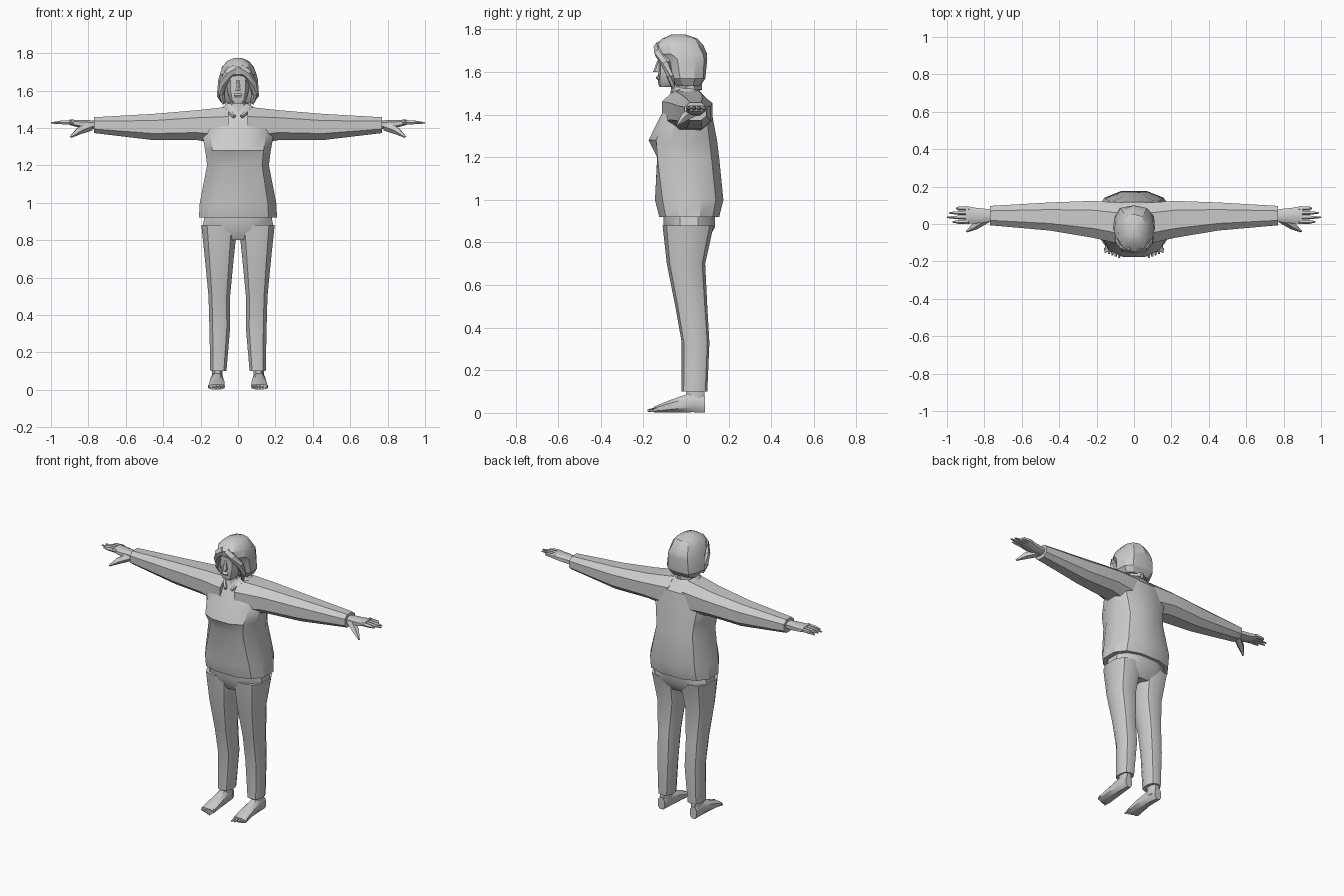
import bpy, bmesh, math, random
from mathutils import Vector

random.seed(4)
if "Cube" in bpy.data.objects:
    bpy.data.objects.remove(bpy.data.objects["Cube"], do_unlink=True)

shade = (0.6, 0.6, 0.6, 1)
grey = bpy.data.materials.new("plain grey")
grey.use_nodes = True
grey.diffuse_color = shade
grey.node_tree.nodes["Principled BSDF"].inputs["Base Color"].default_value = shade


def skin(name, rings, mirror=False, angle=35):
    """Join closed rings of points with faces, cap the ends, mirror left to right."""
    bm = bmesh.new()
    loops = [[bm.verts.new(point) for point in ring] for ring in rings]
    for lower, upper in zip(loops, loops[1:]):
        for i in range(len(lower)):
            bm.faces.new((lower[i - 1], lower[i], upper[i], upper[i - 1]))
    bm.faces.new(loops[0])
    bm.faces.new(loops[-1])
    bmesh.ops.recalc_face_normals(bm, faces=bm.faces)
    mesh = bpy.data.meshes.new(name)
    bm.to_mesh(mesh)
    bm.free()
    mesh.materials.append(grey)
    obj = bpy.data.objects.new(name, mesh)
    bpy.context.collection.objects.link(obj)
    bpy.ops.object.select_all(action='DESELECT')
    obj.select_set(True)
    bpy.context.view_layer.objects.active = obj
    bpy.ops.object.shade_smooth_by_angle(angle=math.radians(angle))
    if mirror:
        obj.modifiers.new("left_right", 'MIRROR').use_mirror_merge = False


def oval(x, y, z, sides=10, jitter=0.0):
    """Rounded-box outline: one coordinate is fixed, the others are (low, high)."""
    spans = [c if isinstance(c, tuple) else (c, c) for c in (x, y, z)]
    middle = Vector([(low + high) / 2 for low, high in spans])
    half = [(high - low) / 2 for low, high in spans]
    first, second = [k for k in range(3) if half[k] > 0]
    ring = []
    for i in range(sides):
        turn = math.tau * (i + 0.5) / sides
        point = middle.copy()
        reach = 1 + random.uniform(-jitter, jitter)
        for k, value in ((first, math.cos(turn)), (second, math.sin(turn))):
            point[k] += reach * half[k] * math.copysign(abs(value) ** 0.8, value)
        ring.append(point)
    return ring


def around(half_width, front, back, z, sides=10, jitter=0.0):
    """Level outline centred on the body."""
    return oval((-half_width, half_width), (front, back), z, sides, jitter)


def tube(name, path, thick, end, mirror=True, sides=5):
    """Tube along a path, tapering from thick to its end radius."""
    points = [Vector(p) for p in path]
    last = len(points) - 1
    rings = []
    for k, point in enumerate(points):
        along = points[min(k + 1, last)] - points[max(k - 1, 0)]
        side = along.cross(Vector((0, 0, 1))).normalized()
        up = side.cross(along).normalized()
        radius = thick + (end - thick) * (k / last) ** 2
        rings.append([point + radius * (math.cos(turn) * side + math.sin(turn) * up)
                      for turn in (math.tau * i / sides for i in range(sides))])
    skin(name, rings, mirror)


# Sweater body, with a fold under one side of the chest
body = [
    around(half_width=0.215, front=-0.13, back=0.16, z=0.92, sides=12),
    around(half_width=0.21, front=-0.15, back=0.18, z=1, sides=12),
    around(half_width=0.17, front=-0.175, back=0.16, z=1.2, sides=12),
    around(half_width=0.18, front=-0.18, back=0.15, z=1.28, sides=12),
    around(half_width=0.2, front=-0.13, back=0.13, z=1.38, sides=12),
    around(half_width=0.17, front=-0.09, back=0.12, z=1.45, sides=12),
    around(half_width=0.06, front=-0.06, back=0.05, z=1.53, sides=12),
]
for point in body[2]:
    if point.y < -0.1 and point.x < 0.08:
        point.y += 0.035
skin("sweater_body", body, angle=32)

# Sleeves, tapering from the shoulders to the cuffs
skin("sweater_sleeves", [
    oval(x=0.05, y=(-0.12, 0.12), z=(1.3, 1.52), sides=8),
    oval(x=0.22, y=(-0.08, 0.13), z=(1.33, 1.5), sides=8),
    oval(x=0.45, y=(-0.04, 0.12), z=(1.33, 1.48), sides=8),
    oval(x=0.77, y=(-0.01, 0.1), z=(1.37, 1.46), sides=8),
], mirror=True)

# Collar flaps meeting in a V
tube("collar_flaps", [(0, 0.06, 1.53), (0.05, 0.03, 1.53), (0.06, -0.05, 1.5),
                      (0.02, -0.1, 1.46)], thick=0.022, end=0.01)

# Trousers
skin("trouser_hips", [
    around(half_width=0.15, front=-0.07, back=0.09, z=0.8, sides=12),
    around(half_width=0.195, front=-0.11, back=0.14, z=0.87, sides=12),
    around(half_width=0.18, front=-0.11, back=0.14, z=0.95, sides=12),
])
skin("trouser_legs", [
    oval(x=(0.06, 0.15), y=(-0.02, 0.1), z=0.1),
    oval(x=(0.04, 0.155), y=(-0.02, 0.11), z=0.33),
    oval(x=(0.04, 0.16), y=(-0.05, 0.1), z=0.5),
    oval(x=(0.02, 0.18), y=(-0.09, 0.09), z=0.7),
    oval(x=(0, 0.2), y=(-0.11, 0.13), z=0.88),
], mirror=True)

# Bare feet, ankles and toes
skin("feet", [
    oval(x=(0.07, 0.16), y=-0.15, z=(0, 0.03), sides=8),
    oval(x=(0.07, 0.155), y=-0.08, z=(0, 0.06), sides=8),
    oval(x=(0.08, 0.145), y=0.03, z=(0, 0.1), sides=8),
    oval(x=(0.09, 0.14), y=0.09, z=(0, 0.08), sides=8),
], mirror=True)
skin("ankles", [oval(x=(0.08, 0.14), y=(0, 0.09), z=height, sides=8)
                for height in (0.04, 0.16)], mirror=True)
for i in range(5):
    x, tip = 0.08 + 0.018 * i, 0.007 * i - 0.18
    tube(f"toe_{i}", [(x, -0.13, 0.02), (x, tip, 0.01)], thick=0.011, end=0.006)

# Open hands with fingers and thumbs
skin("palms", [
    oval(x=0.72, y=(0.015, 0.075), z=(1.39, 1.44), sides=8),
    oval(x=0.85, y=(0, 0.09), z=(1.4, 1.445), sides=8),
    oval(x=0.9, y=(0, 0.1), z=(1.415, 1.445), sides=8),
], mirror=True)
for i, reach in enumerate((0.97, 1, 0.99, 0.95)):
    y = 0.012 + 0.024 * i
    tube(f"finger_{i}", [(0.88, y, 1.43), (0.94, y, 1.43), (reach, y, 1.427)],
         thick=0.013, end=0.004)
tube("thumbs", [(0.79, 0.03, 1.41), (0.85, -0.01, 1.385), (0.895, -0.04, 1.352)],
     thick=0.026, end=0.006)

# Neck and face
skin("neck", [
    around(half_width=0.06, front=-0.08, back=0.06, z=1.46),
    around(half_width=0.048, front=-0.07, back=0.04, z=1.52),
    around(half_width=0.045, front=-0.08, back=0.03, z=1.6),
])
skin("face", [
    around(half_width=0.028, front=-0.125, back=-0.05, z=1.53),
    around(half_width=0.047, front=-0.132, back=-0.02, z=1.55),
    around(half_width=0.06, front=-0.13, back=0, z=1.6),
    around(half_width=0.066, front=-0.13, back=0.02, z=1.7),
])
skin("nose", [
    around(half_width=0.015, front=-0.155, back=-0.11, z=1.6, sides=6),
    around(half_width=0.008, front=-0.134, back=-0.11, z=1.655, sides=6),
])
skin("lips", [around(half_width=0.02, front=front, back=-0.11, z=height, sides=6)
              for front, height in ((-0.13, 1.56), (-0.142, 1.573), (-0.13, 1.585))])

# Bobbed hair: uneven shell, open over the face, with locks framing it
skin("hair_shell", [
    around(half_width=0.09, front=-0.05, back=0.07, z=1.535, jitter=0.05),
    around(half_width=0.113, front=-0.08, back=0.095, z=1.57, jitter=0.05),
    around(half_width=0.106, front=-0.1, back=0.1, z=1.66, jitter=0.05),
    around(half_width=0.1, front=-0.14, back=0.095, z=1.685, jitter=0.05),
    around(half_width=0.087, front=-0.145, back=0.08, z=1.725, jitter=0.05),
    around(half_width=0.06, front=-0.11, back=0.05, z=1.757, jitter=0.05),
    around(half_width=0.02, front=-0.07, back=0, z=1.775),
], angle=28)
tube("hair_locks", [(0.01, -0.125, 1.72), (0.05, -0.125, 1.69), (0.08, -0.095, 1.64),
                    (0.09, -0.075, 1.58), (0.075, -0.06, 1.53)], thick=0.027, end=0.01, sides=6)
